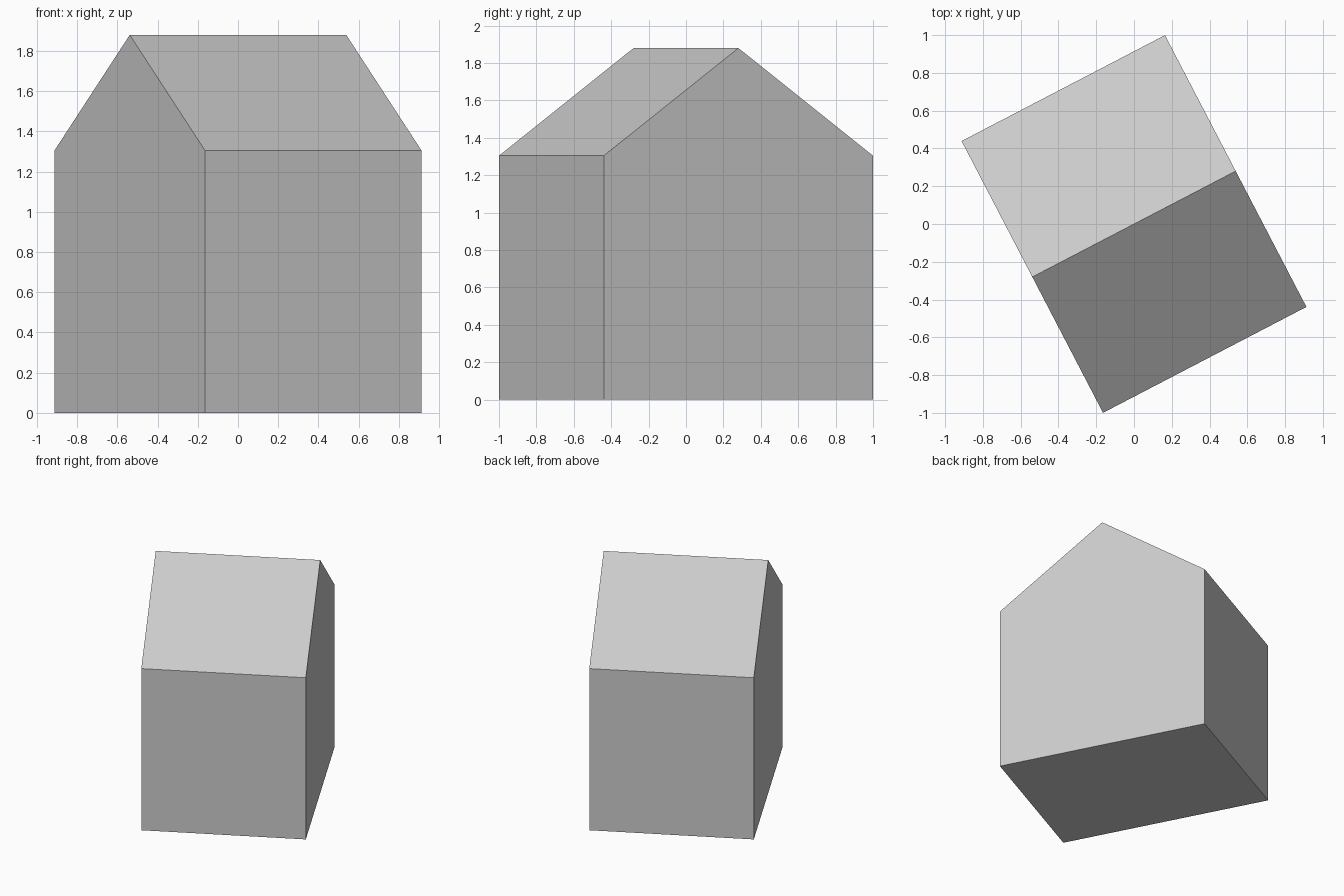
import bpy
import bmesh
import math
from mathutils import Matrix, Vector

cube = bpy.data.objects.get("Cube")
if cube:
    bpy.data.objects.remove(cube, do_unlink=True)

HALF_LENGTH = 0.607   # along the ridge
HALF_WIDTH = 0.811    # across the gable
EAVE, RIDGE = 1.305, 1.88
TURN = math.radians(27.5)

# Plain grey for the whole building
grey = bpy.data.materials.new("light_grey")
grey.use_nodes = True
colour = (0.6, 0.6, 0.6, 1)
grey.diffuse_color = colour
grey.node_tree.nodes["Principled BSDF"].inputs["Base Color"].default_value = colour

# Gable profile, extruded along the ridge
profile = [(-HALF_WIDTH, 0), (HALF_WIDTH, 0), (HALF_WIDTH, EAVE),
           (0, RIDGE), (-HALF_WIDTH, EAVE)]
bm = bmesh.new()
gable = bm.faces.new([bm.verts.new((-HALF_LENGTH, y, z)) for y, z in profile])
extruded = bmesh.ops.extrude_face_region(bm, geom=[gable], use_keep_orig=True)
far_verts = [g for g in extruded["geom"] if isinstance(g, bmesh.types.BMVert)]
bmesh.ops.translate(bm, verts=far_verts, vec=Vector((2 * HALF_LENGTH, 0, 0)))
bmesh.ops.recalc_face_normals(bm, faces=bm.faces)

# Turn the building on its base
bmesh.ops.transform(bm, matrix=Matrix.Rotation(TURN, 4, "Z"), verts=bm.verts)

mesh = bpy.data.meshes.new("gabled_house")
bm.to_mesh(mesh)
bm.free()
mesh.materials.append(grey)
house = bpy.data.objects.new("gabled_house", mesh)
bpy.context.collection.objects.link(house)
